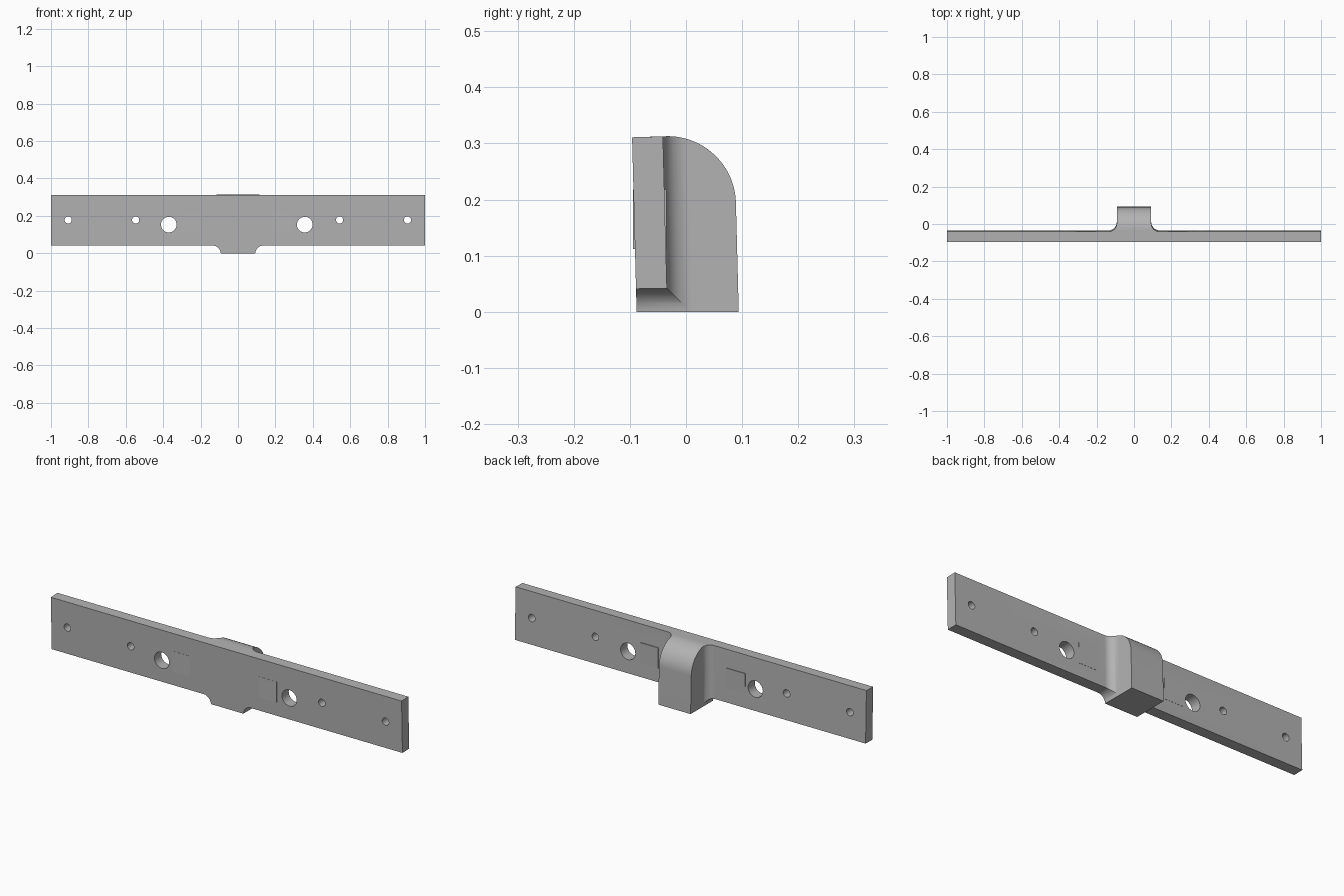
import bpy, bmesh
from math import sin, cos, pi, radians

if "Cube" in bpy.data.objects:
    bpy.data.objects.remove(bpy.data.objects["Cube"], do_unlink=True)

grey = bpy.data.materials.new("plain grey")
grey.use_nodes = True
grey.diffuse_color = (0.45, 0.45, 0.45, 1)
grey.node_tree.nodes["Principled BSDF"].inputs["Base Color"].default_value = (0.45, 0.45, 0.45, 1)

AXES = {"x": lambda u, v, w: (w, u, v),   # profile in y, z
        "y": lambda u, v, w: (u, w, v),   # profile in x, z
        "z": lambda u, v, w: (u, v, w)}   # profile in x, y


def prism(name, profile, axis, lo, hi):
    """Extrude a closed 2D profile along one axis."""
    bm = bmesh.new()
    near, far = [[bm.verts.new(AXES[axis](u, v, w)) for u, v in profile] for w in (lo, hi)]
    bm.faces.new(near)
    bm.faces.new(far)
    n = len(profile)
    for i in range(n):
        j = (i + 1) % n
        bm.faces.new((near[i], near[j], far[j], far[i]))
    bmesh.ops.recalc_face_normals(bm, faces=bm.faces)
    mesh = bpy.data.meshes.new(name)
    bm.to_mesh(mesh)
    bm.free()
    mesh.materials.append(grey)
    obj = bpy.data.objects.new(name, mesh)
    bpy.context.collection.objects.link(obj)
    return obj


def arc(cu, cv, r, start, end, steps=16):
    return [(cu + r * cos(start + (end - start) * i / steps),
             cv + r * sin(start + (end - start) * i / steps)) for i in range(steps + 1)]


def combine(target, tool, operation):
    """Apply a boolean and discard the tool."""
    mod = target.modifiers.new(operation, "BOOLEAN")
    mod.operation, mod.object, mod.solver = operation, tool, "EXACT"
    bpy.context.view_layer.objects.active = target
    bpy.ops.object.modifier_apply(modifier=mod.name)
    bpy.data.objects.remove(tool, do_unlink=True)


def mirrored(half):
    return half + [(-u, v) for u, v in reversed(half)]


FRONT, BACK, REAR = -0.088, -0.033, 0.094
HALF, R = 0.092, 0.045

# Long mounting plate
body = prism("mounting_plate", [(FRONT, 0.041), (BACK, 0.042), (BACK, 0.3125), (FRONT, 0.311)],
             "x", -1, 1)

# Central boss: rounded side profile, trimmed by flared front and top profiles
boss = prism("boss", [(FRONT, 0), (REAR, 0)] + arc(-0.024, 0.195, 0.118, 0, pi / 2, 24)
             + [(FRONT, 0.311)], "x", -0.2, 0.2)
flare = arc(HALF + R, -0.003, R, pi, pi / 2)
front_trim = prism("front_trim", mirrored([(HALF, -0.1)] + flare + [(HALF + R, 0.5)]), "y", -0.3, 0.3)
combine(boss, front_trim, "INTERSECT")
flare = arc(HALF + R, BACK + R, R, pi, 1.5 * pi)
top_trim = prism("top_trim", mirrored([(HALF, 0.3)] + flare + [(HALF + R, -0.3)]), "z", -0.2, 0.6)
combine(boss, top_trim, "INTERSECT")
combine(body, boss, "UNION")

# Through holes: two large, four small
holes = [(x, 0.153, 0.042) for x in (-0.37, 0.357)]
holes += [(x, 0.178, 0.019) for x in (-0.908, -0.547, 0.543, 0.906)]
for x, z, r in holes:
    combine(body, prism("hole_cutter", arc(x, z, r, 0, 2 * pi, 32)[:-1], "y", -0.2, 0.1), "DIFFERENCE")

# Slight backward lean of the whole bracket
for v in body.data.vertices:
    v.co.y -= 0.026 * v.co.z

# Upright shallow pads passing through the plate
for lo, hi in ((-0.312, -0.206), (0.183, 0.287)):
    pad = prism("pad", [(lo, 0.112), (hi, 0.112), (hi, 0.218), (lo, 0.218)], "y", -0.0945, -0.035)
    combine(body, pad, "UNION")

bpy.ops.object.select_all(action="DESELECT")
body.name = "mounting_bracket"
body.select_set(True)
bpy.context.view_layer.objects.active = body
bpy.ops.object.shade_smooth_by_angle(angle=radians(30))
